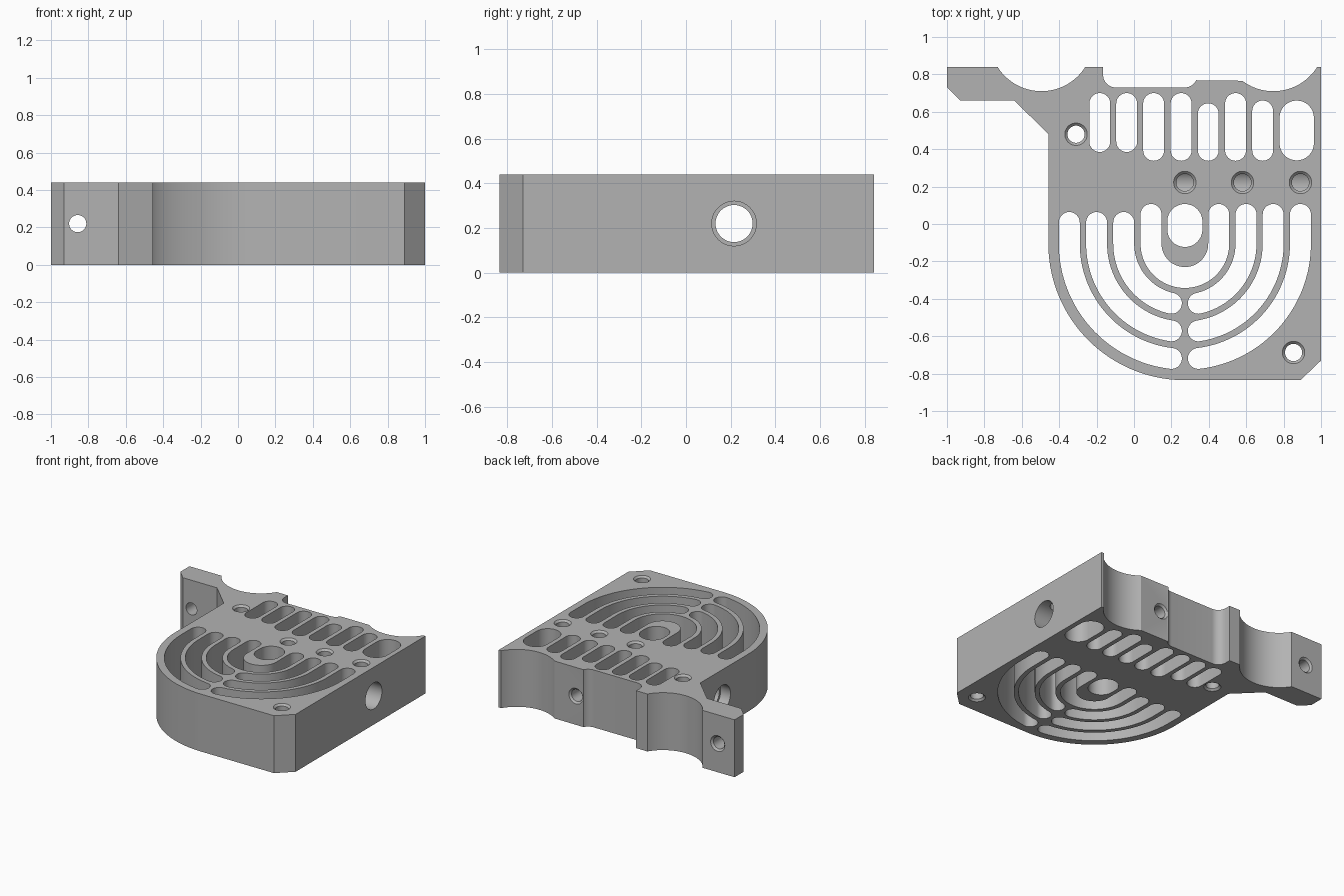
import bpy, bmesh, math
from mathutils import Vector

if "Cube" in bpy.data.objects:
    bpy.data.objects.remove(bpy.data.objects["Cube"])

H = 0.44                      # plate thickness
CX, CY = 0.272, -0.105        # centre of the nested U channels
MID = H / 2

grey = bpy.data.materials.new("machined grey")
grey.diffuse_color = (0.45, 0.45, 0.45, 1)
grey.use_nodes = True
grey.node_tree.nodes["Principled BSDF"].inputs["Base Color"].default_value = grey.diffuse_color


def arc(cx, cy, r, a0, a1, n=24):
    """Points on an arc, angles in degrees."""
    return [(cx + r * math.cos(math.radians(a0 + (a1 - a0) * i / n)),
             cy + r * math.sin(math.radians(a0 + (a1 - a0) * i / n))) for i in range(n + 1)]


def add_prism(bm, pts, z0, z1):
    """Extrude a closed 2D outline between two heights."""
    face = bm.faces.new([bm.verts.new((x, y, z0)) for x, y in pts])
    out = bmesh.ops.extrude_face_region(bm, geom=[face])
    for v in out["geom"]:
        if isinstance(v, bmesh.types.BMVert):
            v.co.z = z1


def make_object(name, bm):
    bmesh.ops.recalc_face_normals(bm, faces=bm.faces)
    mesh = bpy.data.meshes.new(name)
    bm.to_mesh(mesh)
    bm.free()
    ob = bpy.data.objects.new(name, mesh)
    bpy.context.collection.objects.link(ob)
    return ob


def thick_path(path, w):
    """Outline of a round-ended slot of half width w along a path."""
    p = [Vector(q) for q in path]
    left, right, dirs = [], [], []
    for i in range(len(p)):
        d = (p[min(i + 1, len(p) - 1)] - p[max(i - 1, 0)]).normalized()
        n = Vector((-d.y, d.x))
        left.append(tuple(p[i] + n * w))
        right.append(tuple(p[i] - n * w))
        dirs.append(math.degrees(math.atan2(d.y, d.x)))
    end = arc(p[-1].x, p[-1].y, w, dirs[-1] + 90, dirs[-1] - 90, 16)[1:-1]
    start = arc(p[0].x, p[0].y, w, dirs[0] - 90, dirs[0] - 270, 16)[1:-1]
    return left + end + right[::-1] + start


def drill(origin, axis, profile, n=40):
    """Turned cutter: profile is (depth, radius) pairs along the axis."""
    bm = bmesh.new()
    rot = Vector((0, 0, 1)).rotation_difference(Vector(axis))
    rings = []
    for d, r in profile:
        rings.append([bm.verts.new(Vector(origin) + rot @ Vector((x, y, d)))
                      for x, y in arc(0, 0, r, 0, 360, n)[:-1]])
    bm.faces.new(rings[0])
    bm.faces.new(rings[-1])
    for a, b in zip(rings, rings[1:]):
        for i in range(n):
            j = (i + 1) % n
            bm.faces.new((a[i], a[j], b[j], b[i]))
    return make_object("drill_cutter", bm)


# Plate outline, clockwise from the back left corner
outline = [(-1, 0.84)]
outline += arc(-0.495, 0.987, 0.277, 212, 328)            # left clamp recess
outline += [(-0.165, 0.84)]
outline += arc(-0.098, 0.797, 0.067, 180, 270, 10)        # relief pocket
outline += arc(0.272, 0.797, 0.067, 270, 335, 8)
outline += [(0.34, 0.767)]
outline += arc(0.745, 0.987, 0.277, 233, 328)             # right clamp recess
outline += [(1, 0.84), (1, -0.73), (0.89, -0.835)]
outline += arc(CX, CY, 0.73, 270, 180, 48)                # big rounded corner
outline += [(-0.457, 0.48), (-0.64, 0.66), (-0.93, 0.66), (-1, 0.73)]
bm = bmesh.new()
add_prism(bm, outline, 0, H)
plate = make_object("slotted_plate", bm)

# Slots cut through the thickness
slots = []
W = 0.056
for x, y0, y1 in ((-0.183, 0.385, 0.70), (-0.039, 0.385, 0.70), (0.105, 0.338, 0.70),
                  (0.252, 0.338, 0.70), (0.397, 0.338, 0.645), (0.543, 0.338, 0.70),
                  (0.688, 0.338, 0.66)):
    slots.append(thick_path([(x, y0 + W), (x, y1 - W)], W))
slots.append(thick_path([(0.87, 0.34 + 0.092), (0.87, 0.66 - 0.092)], 0.092))
slots.append(thick_path([(CX, -0.123 + 0.094), (CX, 0.107 - 0.094)], 0.094))
# innermost U channel
slots.append(thick_path([(CX - 0.181, 0.107 - W)] + arc(CX, CY, 0.181, 180, 360, 40)
                        + [(CX + 0.181, 0.107 - W)], W))
# outer channels, split by a central rib
for r in (0.327, 0.472, 0.618):
    gap = math.degrees(math.asin((0.016 + W) / r))
    slots.append(thick_path([(CX - r, 0.064 - W)] + arc(CX, CY, r, 180, 270 - gap, 32), W))
    slots.append(thick_path(arc(CX, CY, r, 270 + gap, 360, 32) + [(CX + r, 0.107 - W)], W))
bm = bmesh.new()
for s in slots:
    add_prism(bm, s, -0.1, H + 0.1)
cutters = [make_object("slot_cutter", bm)]

# Cross bore with a wider mouth at each end
cutters.append(drill((-0.6, 0.215, MID), (1, 0, 0),
                     [(0, 0.10), (0.225, 0.10), (0.225, 0.083), (1.35, 0.083),
                      (1.35, 0.10), (1.8, 0.10)]))

# Chamfered screw holes
R, C = 0.046, 0.06
for x, y in ((-0.31, 0.48), (0.853, -0.687)):
    cutters.append(drill((x, y, -0.02), (0, 0, 1),
                         [(0, C), (0.02, C), (0.034, R), (H + 0.006, R), (H + 0.02, C), (H + 0.04, C)]))
for x in (0.272, 0.58, 0.89):
    cutters.append(drill((x, 0.222, H + 0.02), (0, 0, -1),
                         [(0, C), (0.02, C), (0.034, R), (MID + 0.02, R)]))
for x, y, depth in ((-0.857, 0.84, 0.25), (0.397, 0.767, 0.16)):
    cutters.append(drill((x, y + 0.02, MID), (0, -1, 0),
                         [(0, C), (0.02, C), (0.034, R), (depth + 0.02, R)]))

# Apply the cuts
for c in cutters:
    m = plate.modifiers.new("cut", "BOOLEAN")
    m.operation, m.solver, m.object = "DIFFERENCE", "EXACT", c
cut_mesh = bpy.data.meshes.new_from_object(
    plate.evaluated_get(bpy.context.evaluated_depsgraph_get()))
plate.modifiers.clear()
plate.data = cut_mesh
for c in cutters:
    bpy.data.objects.remove(c)

plate.data.materials.clear()
plate.data.materials.append(grey)
bpy.ops.object.select_all(action="DESELECT")
plate.select_set(True)
bpy.context.view_layer.objects.active = plate
bpy.ops.object.shade_smooth_by_angle(angle=math.radians(25))
